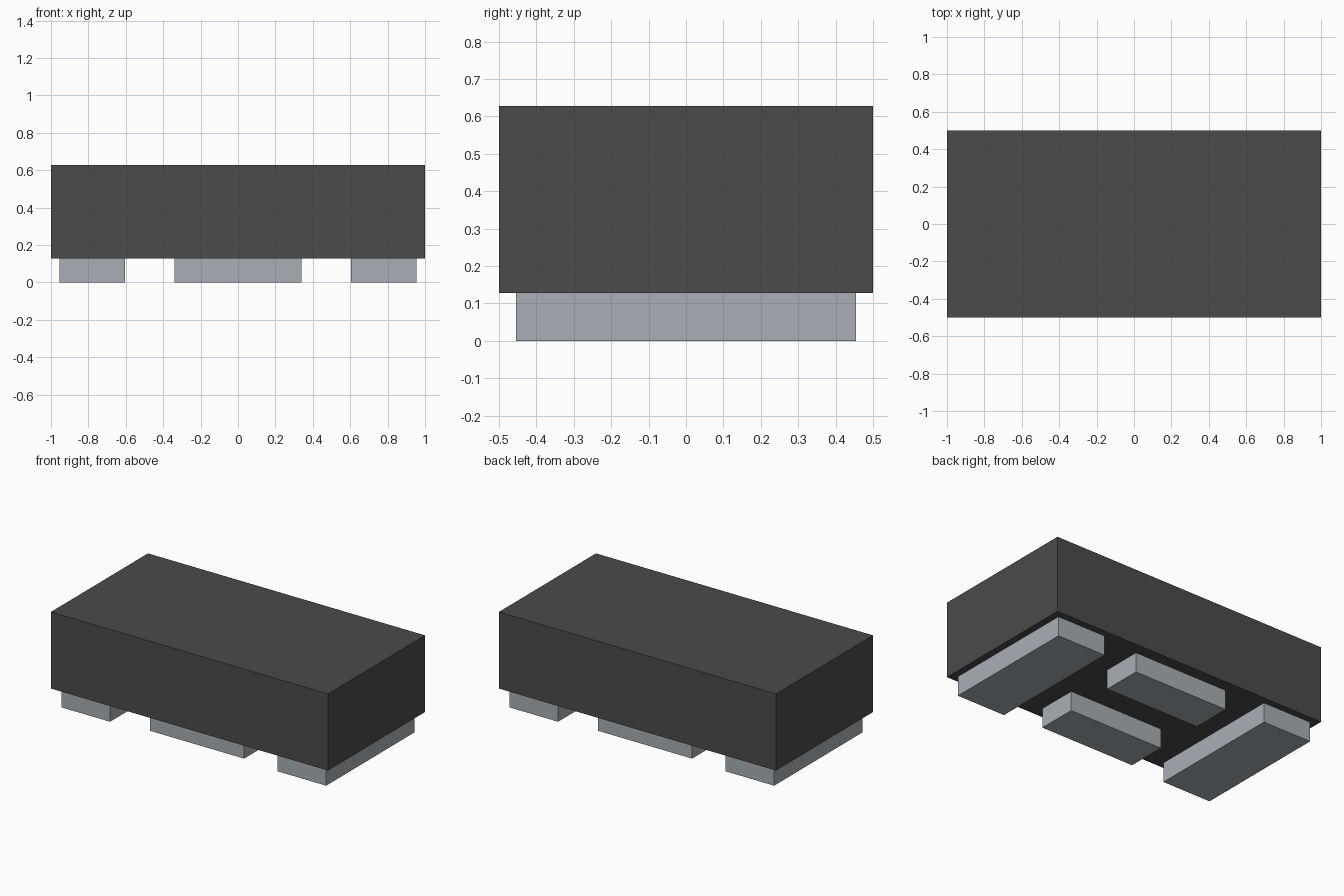
import bpy

default = bpy.data.objects.get("Cube")
if default:
    bpy.data.objects.remove(default, do_unlink=True)


def make_material(name, rgb):
    mat = bpy.data.materials.new(name)
    mat.use_nodes = True
    color = (*rgb, 1.0)
    mat.diffuse_color = color
    mat.node_tree.nodes["Principled BSDF"].inputs["Base Color"].default_value = color
    return mat


def make_box(name, center, size, mat):
    bpy.ops.mesh.primitive_cube_add(size=1, location=center)
    box = bpy.context.object
    box.name = name
    box.scale = size
    bpy.ops.object.transform_apply(location=False, rotation=False, scale=True)
    box.data.materials.append(mat)
    return box


charcoal = make_material("charcoal", (0.07, 0.07, 0.07))
metal = make_material("pale_metal", (0.39, 0.43, 0.46))

PAD_HEIGHT = 0.128
BODY_HEIGHT = 0.5

# Main block
make_box("body", (0, 0, PAD_HEIGHT + BODY_HEIGHT / 2), (2, 1, BODY_HEIGHT), charcoal)

# Long pads under both ends
for side, sign in (("left", 1), ("right", -1)):
    make_box(side + "_end_pad", (sign * 0.78, 0, PAD_HEIGHT / 2),
             (0.35, 0.91, PAD_HEIGHT), metal)

# Short pads under the middle, front and back
for side, sign in (("back", 1), ("front", -1)):
    make_box(side + "_middle_pad", (0, sign * 0.293, PAD_HEIGHT / 2),
             (0.68, 0.26, PAD_HEIGHT), metal)
